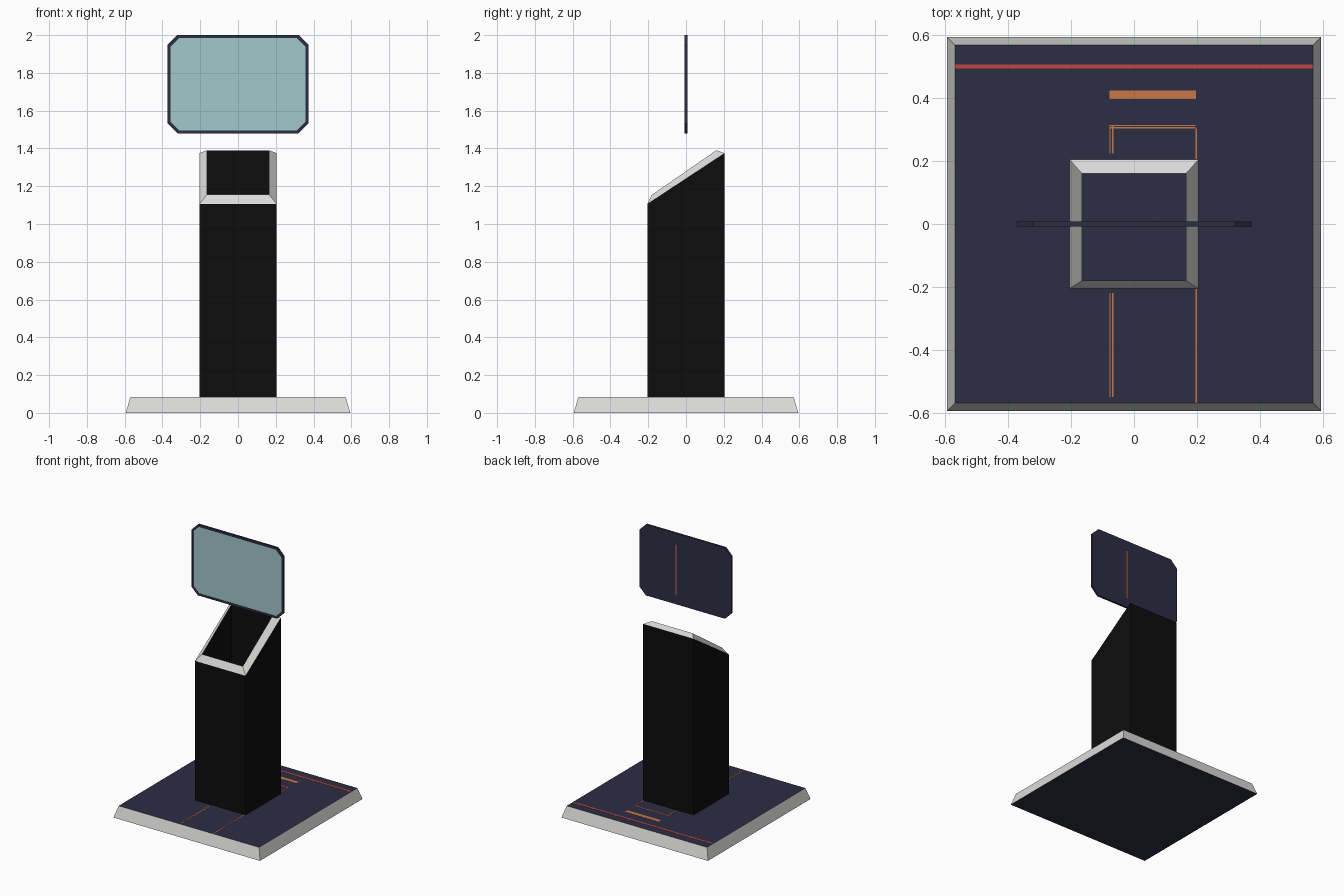
import bpy, bmesh

if "Cube" in bpy.data.objects:
    bpy.data.objects.remove(bpy.data.objects["Cube"])


def material(name, r, g, b):
    m = bpy.data.materials.new(name)
    m.diffuse_color = (r, g, b, 1)
    m.use_nodes = True
    m.node_tree.nodes["Principled BSDF"].inputs["Base Color"].default_value = m.diffuse_color
    return m


GREY = material("light grey", 0.71, 0.71, 0.70)
NAVY = material("dark navy", 0.027, 0.026, 0.058)
BLACK = material("black", 0.004, 0.004, 0.004)
GLASS = material("pale teal", 0.36, 0.58, 0.60)
ORANGE = material("orange", 0.58, 0.19, 0.065)
RED = material("red", 0.53, 0.065, 0.05)


def loft(name, rings, mats, bands, start=None, end=None):
    """Join equal-sized rings of points; bands gives each band's material slot.
    start and end are the slots of the caps, or None for open."""
    bm = bmesh.new()
    vs = [[bm.verts.new(p) for p in ring] for ring in rings]
    n = len(rings[0])
    for slot, a, b in zip(bands, vs, vs[1:]):
        for i in range(n):
            j = (i + 1) % n
            bm.faces.new((a[i], a[j], b[j], b[i])).material_index = slot
    if start is not None:
        bm.faces.new(vs[0][::-1]).material_index = start
    if end is not None:
        bm.faces.new(vs[-1]).material_index = end
    me = bpy.data.meshes.new(name)
    bm.to_mesh(me)
    bm.free()
    for m in mats:
        me.materials.append(m)
    ob = bpy.data.objects.new(name, me)
    bpy.context.collection.objects.link(ob)
    return ob


def rect(x, y0, y1, z0, z1):
    """Rectangle ring, with height z0 at the front and z1 at the back."""
    return [(-x, y0, z0), (x, y0, z0), (x, y1, z1), (-x, y1, z1)]


def plate(name, x0, x1, y0, y1, z0, z1, mat):
    rings = [[(x0, y0, z), (x1, y0, z), (x1, y1, z), (x0, y1, z)] for z in (z0, z1)]
    return loft(name, rings, [mat], [0], 0, 0)


# Base plinth: grey sloping sides, navy top and underside
T = 0.083
loft("base", [rect(0.595, -0.595, 0.595, 0, 0), rect(0.57, -0.57, 0.57, T, T)],
     [GREY, NAVY], [0], 1, 1)

# Hollow column with slanted mouth and bevelled grey rim
loft("column", [rect(0.205, -0.205, 0.205, T, T),
                rect(0.205, -0.205, 0.205, 1.105, 1.375),
                rect(0.165, -0.18, 0.16, 1.155, 1.39),
                rect(0.165, -0.18, 0.16, T, T)],
     [BLACK, GREY], [0, 1, 0])


# Floating screen with clipped corners
def octagon(inset, y):
    x, z, c = 0.374 - inset, 0.26 - inset, 0.053 - inset * 0.5
    pts = [(x - c, z), (x, z - c), (x, c - z), (x - c, -z)]
    pts += [(-a, b) for a, b in reversed(pts)]
    return [(a, y, 1.74 + b) for a, b in pts]


loft("screen", [octagon(0, 0.008), octagon(0, -0.008),
                octagon(0.016, -0.008), octagon(0.016, -0.006)][::-1],
     [NAVY, GLASS], [0, 0, 0], 1, 0)

# Thin lines on the back of the screen
for x in (0.066, 0.076):
    plate("screen_back_line", x, x + 0.004, 0.008, 0.009, 1.55, 1.92, ORANGE)

# Painted lines on the base
H = T + 0.001
plate("base_red_stripe", -0.57, 0.57, 0.494, 0.508, T, H, RED)
plate("base_orange_bar", -0.078, 0.198, 0.397, 0.425, T, H, ORANGE)
for y in (0.304, 0.311):
    plate("base_cross_line", -0.075, 0.195, y, y + 0.004, T, H, ORANGE)
for x in (-0.078, -0.07):
    for y0, y1 in ((-0.55, -0.22), (0.225, 0.315)):
        plate("base_left_line", x, x + 0.004, y0, y1, T, H, ORANGE)
for y0, y1 in ((-0.57, -0.206), (0.206, 0.304)):
    plate("base_right_line", 0.195, 0.2, y0, y1, T, H, ORANGE)

# Make every shell face outward
for ob in bpy.context.collection.objects:
    bm = bmesh.new()
    bm.from_mesh(ob.data)
    if ob.name != "column":
        bmesh.ops.recalc_face_normals(bm, faces=bm.faces)
    bm.to_mesh(ob.data)
    bm.free()
